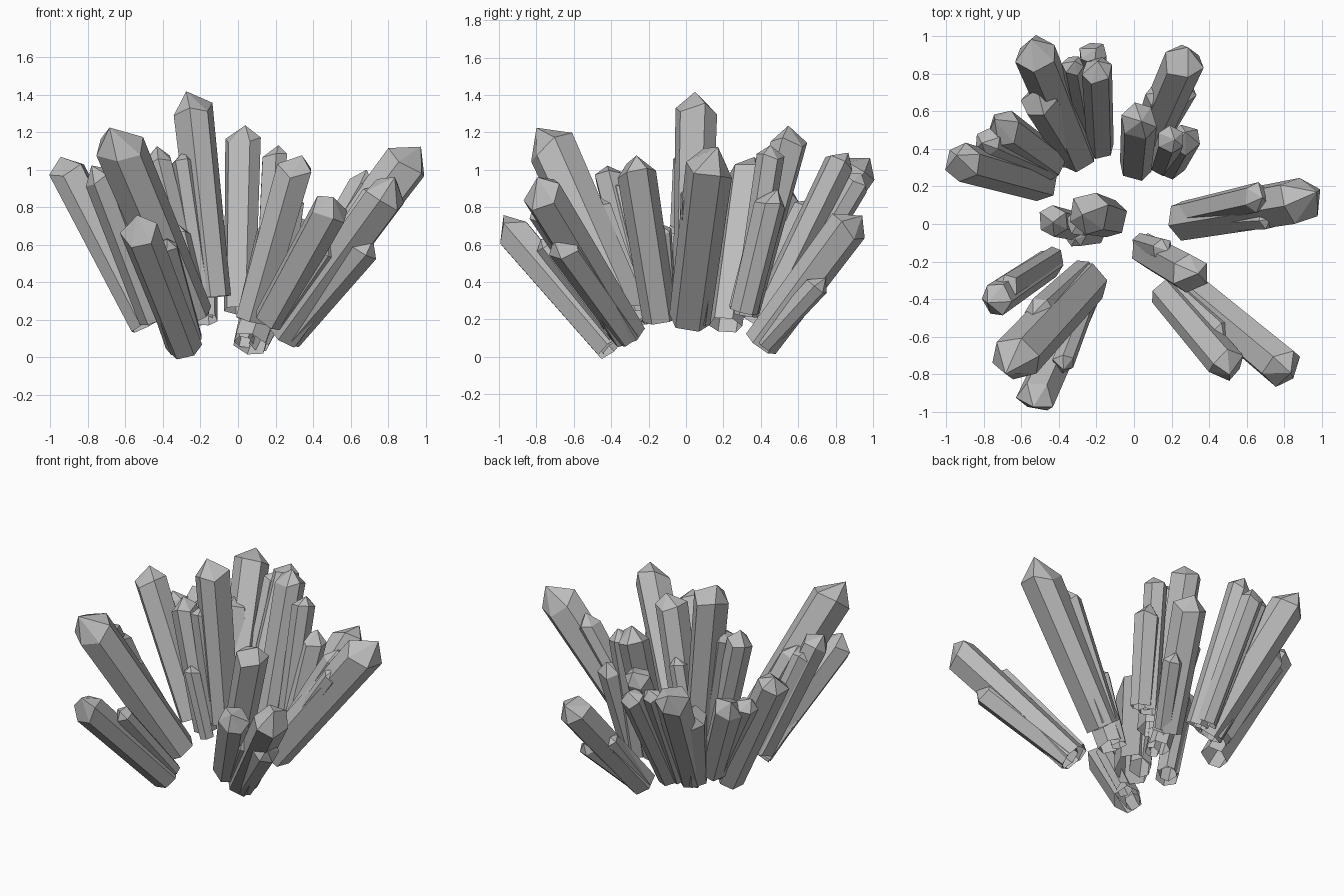
import bpy
import bmesh
import math
import random
from mathutils import Vector

default_cube = bpy.data.objects.get("Cube")
if default_cube:
    bpy.data.objects.remove(default_cube, do_unlink=True)

random.seed(4)

# Single mineral grey
mineral = bpy.data.materials.new("mineral_grey")
mineral.use_nodes = True
grey = (0.5, 0.5, 0.5, 1)
mineral.diffuse_color = grey
mineral.node_tree.nodes["Principled BSDF"].inputs["Base Color"].default_value = grey


def crystal(name, base, tip, radius, taper=.9, sides=6):
    """Open-footed six-sided shaft from base to tip, ending in an uneven faceted point."""
    base, tip = Vector(base), Vector(tip)
    axis = (tip - base).normalized()
    across = axis.orthogonal().normalized()
    other = axis.cross(across)
    length = (tip - base).length
    turn = random.uniform(0, math.pi)
    angles = [turn + math.tau * (i + random.uniform(-.12, .12)) / sides for i in range(sides)]
    spokes = [across * math.cos(a) + other * math.sin(a) for a in angles]

    bm = bmesh.new()
    foot = [bm.verts.new(base + s * radius * .88) for s in spokes]
    shoulder = [bm.verts.new(base + axis * (length - radius * taper * random.uniform(.6, 1.3))
                             + s * radius) for s in spokes]
    lean = random.choice(spokes) * radius * .25
    point = bm.verts.new(tip + lean)
    for i in range(sides):
        j = (i + 1) % sides
        bm.faces.new((foot[i], foot[j], shoulder[j], shoulder[i]))
        bm.faces.new((shoulder[i], shoulder[j], point))
    mesh = bpy.data.meshes.new(name)
    bm.to_mesh(mesh)
    bm.free()
    mesh.materials.append(mineral)
    bpy.context.collection.objects.link(bpy.data.objects.new(name, mesh))


# Left cluster
crystal("left_main_crystal", base=(.27, .02, .2), tip=(.97, .14, 1.13), radius=.13, taper=1.2)
crystal("left_upper_companion", base=(.26, .05, .23), tip=(.7, .15, .99), radius=.08)
crystal("left_under_companion", base=(.3, .05, .2), tip=(.68, .11, .76), radius=.085)

# Front left cluster
crystal("front_left_main_crystal", base=(.25, -.31, .12), tip=(.85, -.81, .94), radius=.115)
crystal("front_left_low_companion", base=(.27, -.31, .11), tip=(.72, -.69, .64), radius=.09)
crystal("front_left_outer_crystal", base=(.17, -.37, .2), tip=(.53, -.79, .85), radius=.1)
crystal("front_left_outer_companion", base=(.22, -.36, .2), tip=(.5, -.62, .62), radius=.08)
crystal("front_left_upright_crystal", base=(.07, -.14, .2), tip=(.32, -.28, 1.08), radius=.105)
crystal("front_left_upright_companion", base=(.04, -.1, .2), tip=(.17, -.14, .72), radius=.06)

# Front right cluster
crystal("front_right_tall_crystal", base=(-.25, -.31, .22), tip=(-.68, -.77, 1.24),
        radius=.135, taper=1.2)
crystal("front_right_tall_companion", base=(-.27, -.26, .22), tip=(-.53, -.5, .86), radius=.085)
crystal("front_right_outer_crystal", base=(-.28, -.4, .05), tip=(-.55, -.99, .74), radius=.105)
crystal("front_right_low_companion", base=(-.33, -.4, .05), tip=(-.47, -.78, .48), radius=.065)
crystal("front_right_side_companion", base=(-.24, -.38, .1), tip=(-.39, -.77, .63), radius=.06)

# Right front cluster
crystal("right_front_crystal", base=(-.45, -.21, .2), tip=(-.76, -.42, 1.03), radius=.09)
crystal("right_front_companion", base=(-.43, -.18, .2), tip=(-.7, -.35, .94), radius=.07)

# Centre cluster
crystal("centre_tall_crystal", base=(-.13, .03, .32), tip=(-.25, .06, 1.42), radius=.115)
crystal("centre_tall_companion", base=(-.18, .01, .32), tip=(-.3, .01, 1.1), radius=.075)
crystal("centre_leaning_crystal", base=(-.23, -.03, .25), tip=(-.45, .02, 1.12), radius=.085)
crystal("centre_small_companion", base=(-.2, -.06, .22), tip=(-.32, -.07, .7), radius=.055)

# Right rear cluster
crystal("right_rear_main_crystal", base=(-.49, .21, .17), tip=(-.95, .34, 1.07), radius=.105)
crystal("right_rear_side_crystal", base=(-.44, .33, .26), tip=(-.73, .54, .92), radius=.1)
crystal("right_rear_companion", base=(-.45, .29, .24), tip=(-.81, .45, .9), radius=.075)

# Back right cluster
crystal("back_right_main_crystal", base=(-.3, .36, .2), tip=(-.55, .96, 1.08), radius=.115)
crystal("back_right_companion", base=(-.33, .37, .2), tip=(-.53, .7, .85), radius=.1)
crystal("back_right_inner_crystal", base=(-.18, .41, .2), tip=(-.2, .85, 1.1), radius=.085)
crystal("back_right_rear_companion", base=(-.2, .48, .2), tip=(-.22, .94, .98), radius=.075)
crystal("back_right_side_companion", base=(-.25, .44, .2), tip=(-.33, .87, 1), radius=.06)

# Back upright cluster
crystal("back_upright_crystal", base=(.01, .31, .25), tip=(.03, .57, 1.23), radius=.1)
crystal("back_upright_companion", base=(.15, .32, .22), tip=(.2, .46, 1.13), radius=.075)
crystal("back_upright_side_crystal", base=(.2, .31, .24), tip=(.28, .47, .9), radius=.085)

# Back left cluster
crystal("back_left_main_crystal", base=(.06, .4, .07), tip=(.29, .92, .77), radius=.11)
crystal("back_left_inner_companion", base=(.03, .42, .08), tip=(.13, .71, .5), radius=.06)
crystal("back_left_low_companion", base=(.11, .42, .07), tip=(.29, .74, .42), radius=.065)

# Slim crystal along the front edge of the left cluster
crystal("left_front_companion", base=(.27, 0, .2), tip=(.74, .03, .9), radius=.06)
